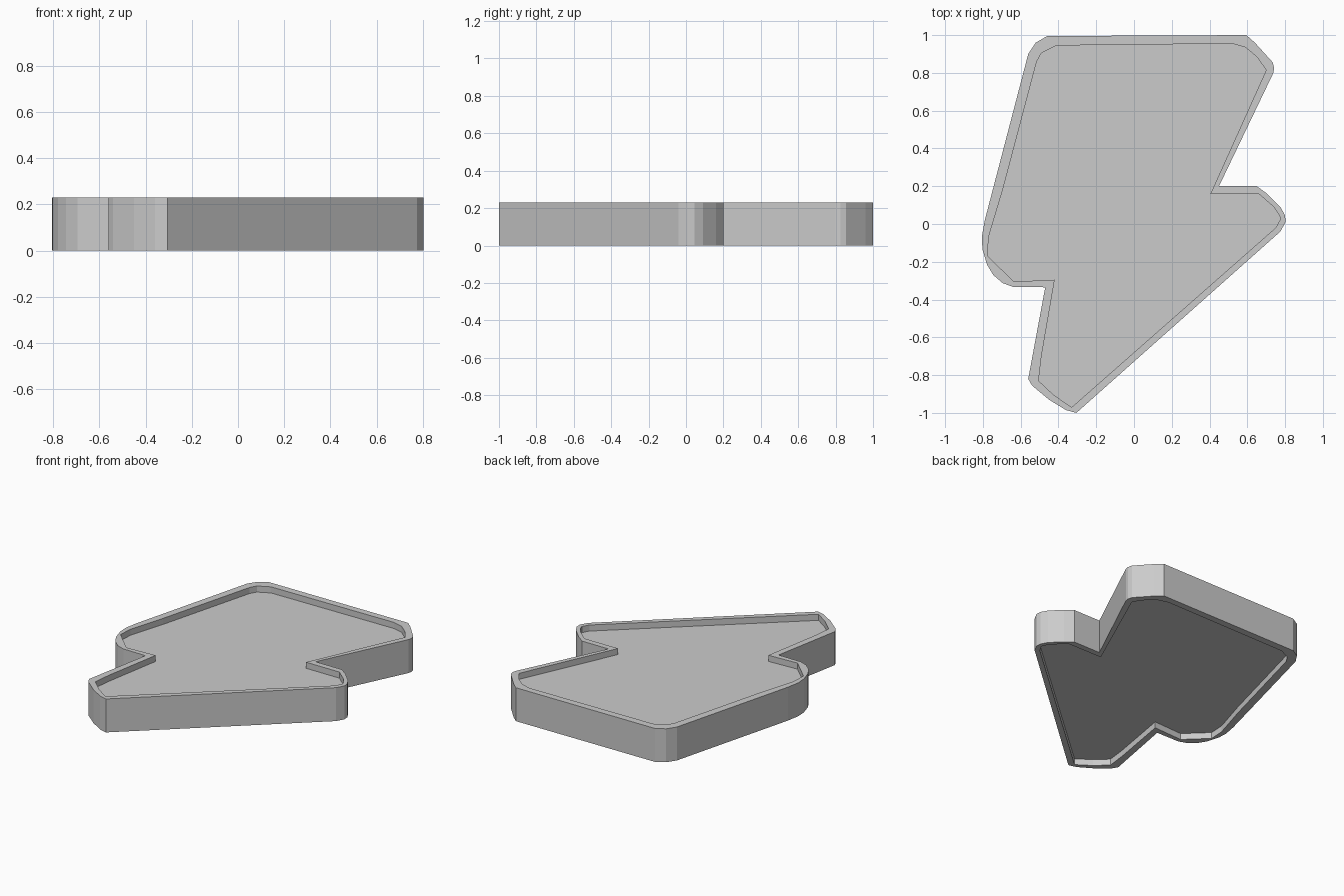
import bpy, bmesh

if "Cube" in bpy.data.objects:
    bpy.data.objects.remove(bpy.data.objects["Cube"])

HEIGHT, RECESS = 0.23, 0.042

# Outer silhouette of the bolt, clockwise from the top left
OUTER = [(-.46, .995), (.595, 1), (.64, .96), (.735, .855), (.742, .825), (.738, .80),
         (.45, .20), (.65, .20), (.705, .16), (.775, .09), (.80, .045), (.802, .01),
         (.775, -.04), (-.305, -1), (-.36, -.985), (-.45, -.93), (-.54, -.855),
         (-.56, -.82), (-.47, -.335), (-.64, -.333), (-.695, -.313), (-.745, -.27),
         (-.778, -.215), (-.802, -.135), (-.806, -.07), (-.79, .02), (-.56, .90),
         (-.52, .96)]

# Inner edge of the raised rim
INNER = [(-.41, .945), (.52, .955), (.59, .935), (.65, .885), (.70, .815),
         (.405, .16), (.66, .16), (.74, .09), (.77, .045), (.775, .025), (.75, -.02),
         (-.33, -.97), (-.425, -.905), (-.505, -.83), (-.49, -.70), (-.42, -.295),
         (-.635, -.305), (-.775, -.17), (-.77, -.07), (-.695, .18), (-.515, .86),
         (-.49, .905)]

bm = bmesh.new()


def ring(points, z):
    return [bm.verts.new((x, y, z)) for x, y in points]


def wall(a, b):
    for i in range(len(a)):
        j = (i + 1) % len(a)
        bm.faces.new((a[i], a[j], b[j], b[i]))


def loop_edges(verts):
    return [bm.edges.get((v, verts[i - 1])) for i, v in enumerate(verts)]


# Outer side wall
low, high = ring(OUTER, 0), ring(OUTER, HEIGHT)
wall(low, high)

# Recessed panel and flat rim on both the top and the underside
for rim, z, floor_z in ((high, HEIGHT, HEIGHT - RECESS), (low, 0, RECESS)):
    lip, floor = ring(INNER, z), ring(INNER, floor_z)
    wall(lip, floor)
    bm.faces.new(floor)
    bmesh.ops.triangle_fill(bm, use_beauty=True,
                            edges=loop_edges(rim) + loop_edges(lip))

bmesh.ops.recalc_face_normals(bm, faces=bm.faces[:])
bmesh.ops.dissolve_limit(bm, angle_limit=0.001, verts=[], edges=bm.edges[:])
mesh = bpy.data.meshes.new("lightning_bolt_badge")
bm.to_mesh(mesh)
bm.free()
bpy.context.collection.objects.link(bpy.data.objects.new("lightning_bolt_badge", mesh))
